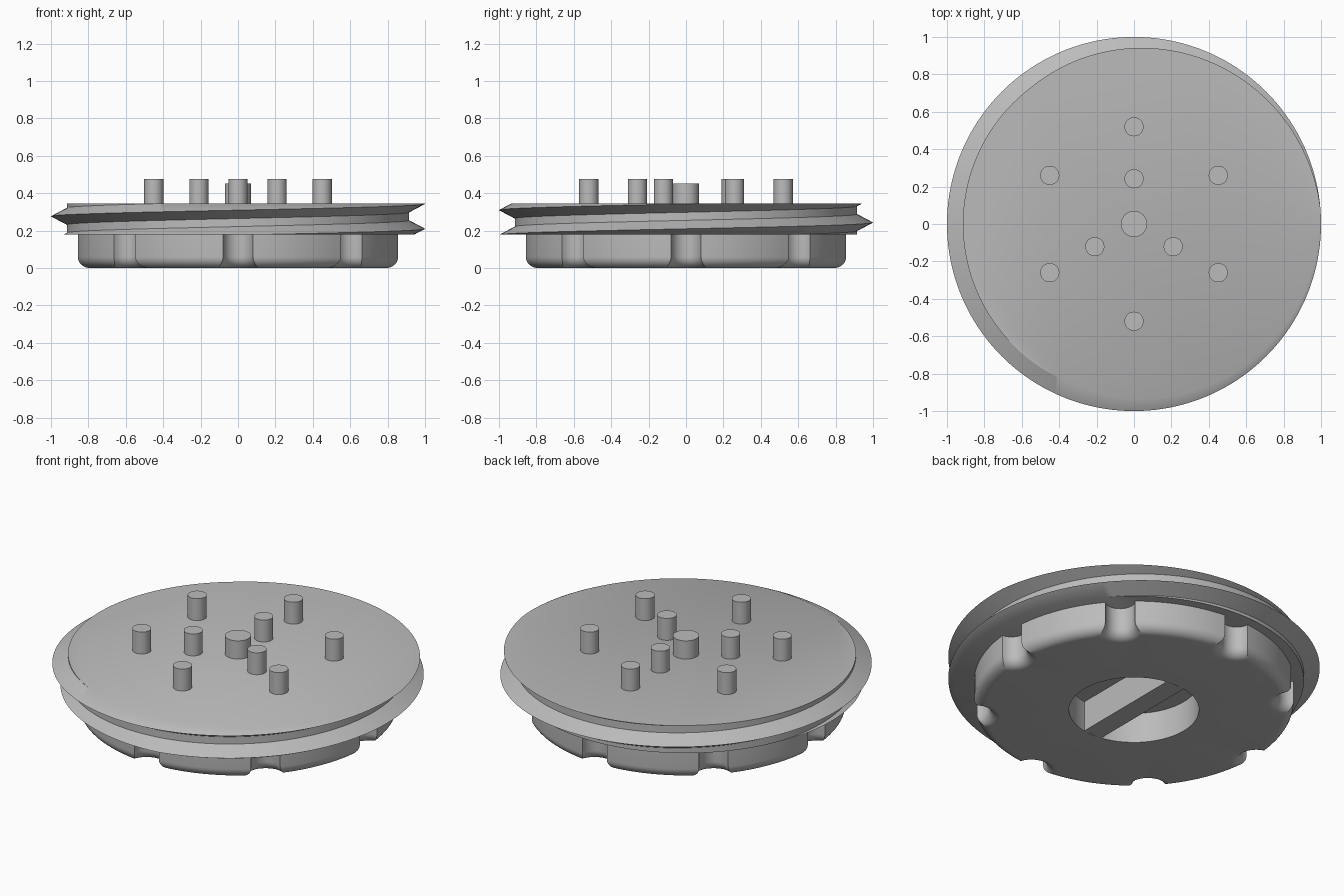
import bpy, bmesh
from math import sin, cos, acos, pi, tau, radians

cube = bpy.data.objects.get("Cube")
if cube:
    bpy.data.objects.remove(cube, do_unlink=True)

grey = bpy.data.materials.new("plain grey")
grey.use_nodes = True
grey.diffuse_color = (0.5, 0.5, 0.5, 1)
grey.node_tree.nodes["Principled BSDF"].inputs["Base Color"].default_value = (0.5, 0.5, 0.5, 1)

BASE_Z, TOP_Z = 0.18, 0.345


def finish(bm, name):
    """Turn a bmesh into a shaded object."""
    bmesh.ops.recalc_face_normals(bm, faces=bm.faces)
    mesh = bpy.data.meshes.new(name)
    bm.to_mesh(mesh)
    bm.free()
    mesh.materials.append(grey)
    obj = bpy.data.objects.new(name, mesh)
    bpy.context.collection.objects.link(obj)
    bpy.ops.object.select_all(action="DESELECT")
    obj.select_set(True)
    bpy.context.view_layer.objects.active = obj
    bpy.ops.object.shade_smooth_by_angle(angle=radians(30))
    return obj


def bridge(bm, a, b, closed=True):
    """Quads between two equal rows of vertices."""
    n = len(a)
    for i in range(n if closed else n - 1):
        j = (i + 1) % n
        bm.faces.new((a[i], a[j], b[j], b[i]))


def threaded_disc():
    """Endless helical V thread, trimmed flat at both ends."""
    pitch, flank, root, tip, start, steps = 0.133, 0.045, 0.915, 1.0, 0.21, 160
    bm = bmesh.new()
    rows = []
    for turn in range(-3, 4):
        for dz, r in ((-flank, root), (0, tip), (flank, root)):
            row = []
            for i in range(steps + 1):
                a = tau * i / steps
                z = start + pitch * (turn + i / steps) + dz
                row.append(bm.verts.new((r * cos(a), r * sin(a), z)))
            rows.append(row)
    for a, b in zip(rows, rows[1:]):
        bridge(bm, a, b, closed=False)
    bmesh.ops.remove_doubles(bm, verts=bm.verts, dist=1e-4)
    for z, up in ((TOP_Z, 1), (BASE_Z, -1)):
        geom = bm.verts[:] + bm.edges[:] + bm.faces[:]
        bmesh.ops.bisect_plane(bm, geom=geom, dist=1e-5, plane_co=(0, 0, z),
                               plane_no=(0, 0, up), clear_outer=True)
        rim = [e for e in bm.edges if e.is_boundary
               and all(abs(v.co.z - z) < 1e-4 for v in e.verts)]
        bmesh.ops.triangle_fill(bm, edges=rim, use_beauty=True)
    return finish(bm, "threaded_disc")


def knob_outline(inset, radius=0.86, notch=0.08, count=8):
    """Circle with round grip notches, offset inwards by inset."""
    r, n = radius - inset, notch + inset
    half = acos((radius ** 2 + r ** 2 - n ** 2) / (2 * radius * r))
    swing = acos((radius - r * cos(half)) / n)
    points = []
    for k in range(count):
        turn = tau * k / count
        for i in range(13):
            b = swing * (i / 6 - 1)
            x, y = radius - n * cos(b), n * sin(b)
            points.append((x * cos(turn) - y * sin(turn), x * sin(turn) + y * cos(turn)))
        for i in range(1, 12):
            a = turn + half + (tau / count - 2 * half) * i / 12
            points.append((r * cos(a), r * sin(a)))
    return points


def grip_knob(fillet=0.06, recess=0.35):
    """Notched knob with rounded lower edge and a round recess."""
    bm = bmesh.new()
    levels = [(0, BASE_Z + 0.01)]
    for i in range(9):
        a = pi / 2 * i / 8
        levels.append((fillet * (1 - cos(a)), fillet * (1 - sin(a))))
    rings = [[bm.verts.new((x, y, z)) for x, y in knob_outline(d)] for d, z in levels]
    for a, b in zip(rings, rings[1:]):
        bridge(bm, a, b)
    steps = 96
    wall = [[bm.verts.new((recess * cos(tau * i / steps), recess * sin(tau * i / steps), z))
             for i in range(steps)] for z in (0, BASE_Z)]
    bridge(bm, *wall)
    floor = [e for e in bm.edges if e.is_boundary and all(abs(v.co.z) < 1e-5 for v in e.verts)]
    bmesh.ops.triangle_fill(bm, edges=floor, use_beauty=True, normal=(0, 0, -1))
    return finish(bm, "grip_knob")


def grip_bar():
    """Bar across the recess, level with the underside."""
    bm = bmesh.new()
    bmesh.ops.create_cube(bm, size=1)
    for v in bm.verts:
        v.co = (v.co.x * 0.12, v.co.y * 0.695, (v.co.z + 0.5) * (BASE_Z + 0.01))
    return finish(bm, "grip_bar")


def pin(name, x, y, radius, top):
    bm = bmesh.new()
    bottom = TOP_Z - 0.02
    bmesh.ops.create_cone(bm, cap_ends=True, segments=48, radius1=radius,
                          radius2=radius, depth=top - bottom)
    bmesh.ops.translate(bm, verts=bm.verts, vec=(x, y, (top + bottom) / 2))
    return finish(bm, name)


threaded_disc()
grip_knob()
grip_bar()

# Pins on the top face: one centre, three inner, six outer
pin("centre_pin", 0, 0, 0.07, 0.453)
for label, count, ring in (("inner_pin", 3, 0.242), ("outer_pin", 6, 0.52)):
    for k in range(count):
        a = pi / 2 + tau * k / count
        pin(f"{label}_{k + 1}", ring * cos(a), ring * sin(a), 0.051, 0.475)
